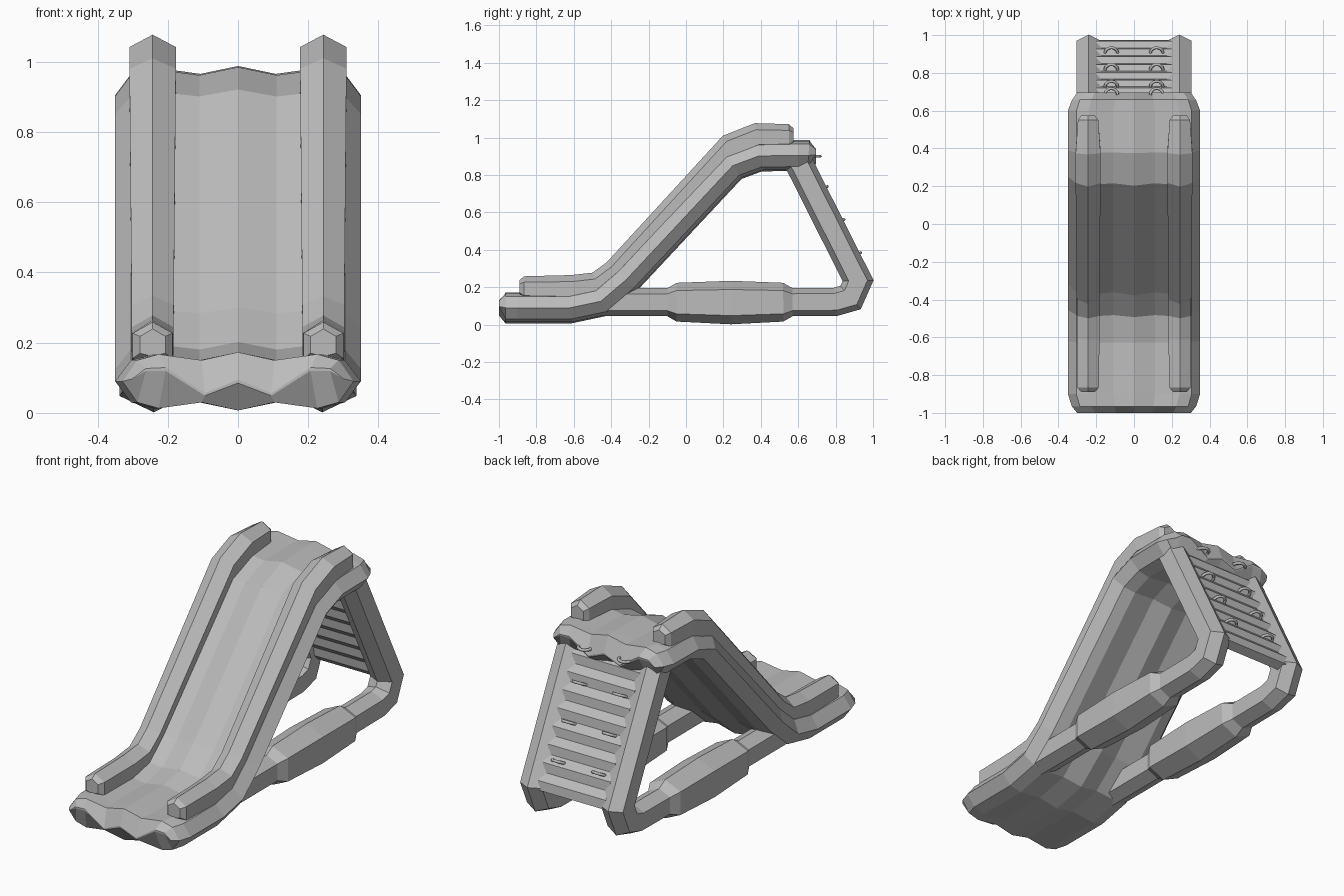
import bpy, bmesh, math
from mathutils import Vector

cube = bpy.data.objects.get("Cube")
if cube:
    bpy.data.objects.remove(cube)

grey = bpy.data.materials.new("soft grey vinyl")
grey.use_nodes = True
COLOUR = (0.5, 0.5, 0.5, 1)
grey.diffuse_color = COLOUR
grey.node_tree.nodes["Principled BSDF"].inputs["Base Color"].default_value = COLOUR


def sweep(name, path, section, x0=0.0, frames=False):
    """Sweep a section (x, normal) along a mitred path of (y, z, x scale, normal scale)."""
    bm = bmesh.new()
    pts = [Vector(p[:2]) for p in path]
    rings = []
    for i, p in enumerate(pts):
        a = (p - pts[i - 1]).normalized() if i else (pts[1] - p).normalized()
        b = (pts[i + 1] - p).normalized() if i < len(pts) - 1 else a
        t = (a + b).normalized()
        n = Vector((-t.y, t.x)) / max(t.dot(a), 0.5)
        su, sv = path[i][2:] if len(path[i]) > 2 else (1, 1)
        rings.append([bm.verts.new((x0 + u * su, p.x + n.x * v * sv, p.y + n.y * v * sv))
                      for u, v in section])
    k = len(section)
    for r, s in zip(rings, rings[1:]):
        for j in range(k):
            bm.faces.new((r[j], r[(j + 1) % k], s[(j + 1) % k], s[j]))
    bm.faces.new(rings[0])
    bm.faces.new(rings[-1])
    bmesh.ops.recalc_face_normals(bm, faces=bm.faces)
    mesh = bpy.data.meshes.new(name)
    bm.to_mesh(mesh)
    bm.free()
    mesh.materials.append(grey)
    obj = bpy.data.objects.new(name, mesh)
    bpy.context.collection.objects.link(obj)
    return obj


# Slide bed: rippled slab with pinched, wavy ends
half = [(0.24, 0.077), (0.11, 0.06), (0, 0.083), (-0.11, 0.06), (-0.24, 0.077)]
top = [(0.35, 0), (0.305, 0.06)] + half + [(-0.305, 0.06), (-0.35, 0)]
bed_section = top + [(u, -v) for u, v in reversed(top[1:-1])]
bed = sweep("slide_bed", [
    (-1.0, 0.09, 0.86, 0.06), (-0.965, 0.09, 0.94, 1), (-0.9, 0.09), (-0.62, 0.09),
    (-0.455, 0.125), (-0.32, 0.24), (0.25, 0.85), (0.39, 0.902), (0.6, 0.905),
    (0.655, 0.905, 0.94, 1), (0.695, 0.9, 0.86, 0.06)], bed_section)
for v in bed.data.vertices:
    if v.co.y < -0.99 or v.co.y > 0.685:
        x = v.co.x
        v.co.z -= 0.04 * math.sin(math.tau * abs(x) / 0.31)

# Side rails and ground frame, one of each per side
rail_section = [(0, 0.065), (0.06, 0.03), (0.06, -0.05), (0, -0.065), (-0.06, -0.05), (-0.06, 0.03)]
tube_section = [(0, 0.075), (0.065, 0.045), (0.065, -0.045), (0, -0.075), (-0.065, -0.045), (-0.065, 0.045)]
for side, s in (("left", 1), ("right", -1)):
    sweep(side + "_rail", [
        (-0.89, 0.2, 0.6, 0.6), (-0.865, 0.2, 0.95, 0.9), (-0.61, 0.2), (-0.475, 0.215),
        (-0.38, 0.285), (0.235, 0.955, 1.1, 1), (0.38, 1.012, 1.1, 1),
        (0.55, 1.01, 0.9, 0.95), (0.575, 1.01, 0.6, 0.6)], rail_section, s * 0.243)
    sweep(side + "_frame_tube", [
        (-0.47, 0.12), (-0.1, 0.12), (-0.05, 0.12, 1.4, 1.38), (0.24, 0.118, 1.5, 1.55),
        (0.52, 0.12, 1.4, 1.38), (0.57, 0.12), (0.8, 0.122), (0.88, 0.145),
        (0.92, 0.235), (0.6, 0.87)], tube_section, s * 0.24)

# Climbing panel with horizontal ripples
low, high = Vector((0.935, 0.205)), Vector((0.605, 0.86))
outward = Vector((high.y - low.y, low.x - high.x)).normalized()
steps = 16
panel_path = []
for i in range(steps + 1):
    p = low.lerp(high, i / steps) + outward * 0.02
    panel_path.append((p.x, p.y, 1, 1 if i % 2 else 0.6))
sweep("climbing_panel", panel_path, [(0.2, 0.04), (-0.2, 0.04), (-0.2, -0.04), (0.2, -0.04)])


# Hand holds: small arched bars
def handle(name, x, base, out):
    curve = bpy.data.curves.new(name, "CURVE")
    curve.dimensions = "3D"
    curve.bevel_depth = 0.008
    curve.bevel_resolution = 1
    curve.use_fill_caps = True
    spline = curve.splines.new("POLY")
    spline.points.add(6)
    for i, pt in enumerate(spline.points):
        a = math.pi * i / 6
        q = base + out * 0.033 * math.sin(a)
        pt.co = (x + 0.034 * math.cos(a), q.x, q.y, 1)
    curve.materials.append(grey)
    bpy.context.collection.objects.link(bpy.data.objects.new(name, curve))


for side, x in (("left", 0.12), ("right", -0.12)):
    for row, f in enumerate((0.22, 0.49, 0.76)):
        handle(f"{side}_hand_hold_{row + 1}", x, low.lerp(high, f) + outward * 0.047, outward)
    handle(side + "_top_hand_hold", x, Vector((0.685, 0.9)), Vector((1, 0)))
